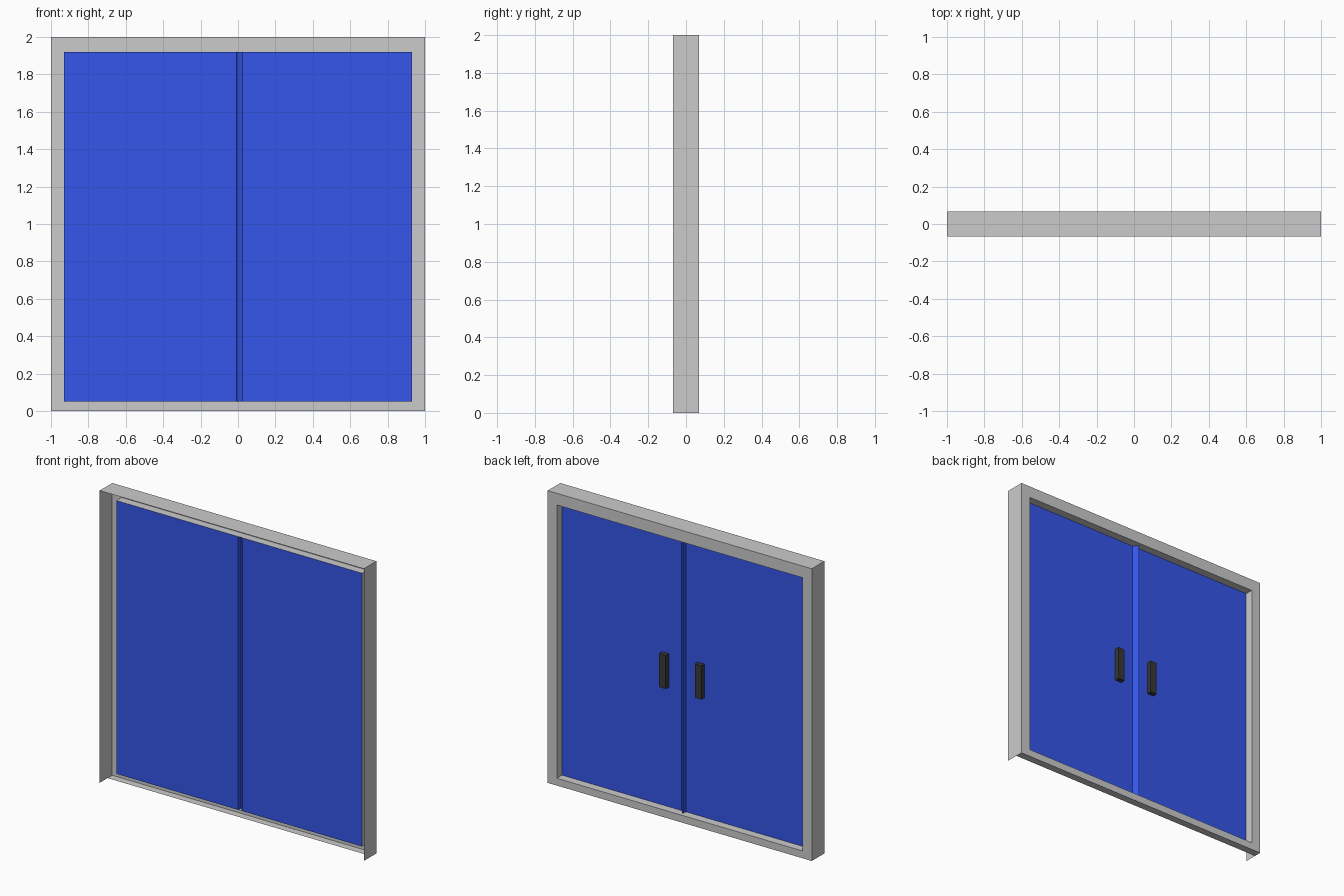
import bpy, bmesh

if "Cube" in bpy.data.objects:
    bpy.data.objects.remove(bpy.data.objects["Cube"])

F = 0.068            # half depth of the frame
W, H = 1.0, 2.0      # outer half width and height
IW, IB, IT = 0.93, 0.05, 1.92   # opening: half width, bottom, top
D = 0.012            # depth of the door leaves


def mat(name, col):
    m = bpy.data.materials.new(name)
    m.diffuse_color = (*col, 1)
    m.use_nodes = True
    m.node_tree.nodes["Principled BSDF"].inputs["Base Color"].default_value = m.diffuse_color
    return m


def sheet(name, rows, material=None):
    """Folded sheet: each row is a pair of end points, neighbours are joined by a face."""
    bm = bmesh.new()
    vs = [[bm.verts.new(p) for p in row] for row in rows]
    for (a, b), (c, d) in zip(vs, vs[1:]):
        bm.faces.new((a, b, d, c))
    me = bpy.data.meshes.new(name)
    bm.to_mesh(me)
    bm.free()
    ob = bpy.data.objects.new(name, me)
    bpy.context.collection.objects.link(ob)
    if material:
        me.materials.append(material)
    return ob


def box(name, lo, hi, material):
    bm = bmesh.new()
    bmesh.ops.create_cube(bm, size=1)
    for v in bm.verts:
        v.co = [lo[i] if v.co[i] < 0 else hi[i] for i in range(3)]
    me = bpy.data.meshes.new(name)
    bm.to_mesh(me)
    bm.free()
    me.materials.append(material)
    bpy.context.collection.objects.link(bpy.data.objects.new(name, me))


blue = mat("door_blue", (0.035, 0.093, 0.82))
dark = mat("handle_dark", (0.04, 0.04, 0.04))

# Jambs: outer return, rear face, reveal back to the door leaf
for s, name in ((-1, "left_jamb"), (1, "right_jamb")):
    sheet(name, [[(s * W, y, 0), (s * W, y, H)] for y in (-F, F)] +
                [[(s * IW, y, IB), (s * IW, y, IT)] for y in (F, D)])


# Header (full-depth return) and sill (short return), mitred to the jambs
def rail(name, z_out, z_in, y_front):
    sheet(name, [[(-W, y, z_out), (W, y, z_out)] for y in (y_front, F)] +
                [[(-IW, y, z_in), (IW, y, z_in)] for y in (F, D)])


rail("header", H, IT, -F)
rail("sill", 0, IB, 0.017)

# Door leaves: the left one ends in a folded bead that meets the right one
leaf = lambda pts: [[(x, y, IB), (x, y, IT)] for x, y in pts]
sheet("left_door", leaf([(-IW, D), (-0.007, D), (-0.005, 0.042), (0.024, D)]), blue)
sheet("right_door", leaf([(0.024, D), (IW, D)]), blue)

# Pull handles on the rear side, just clear of the sheets
for name, x in (("left_handle", -0.15), ("right_handle", 0.12)):
    box(name, (x, D + 0.003, 0.87), (x + 0.05, D + 0.036, 1.10), dark)
